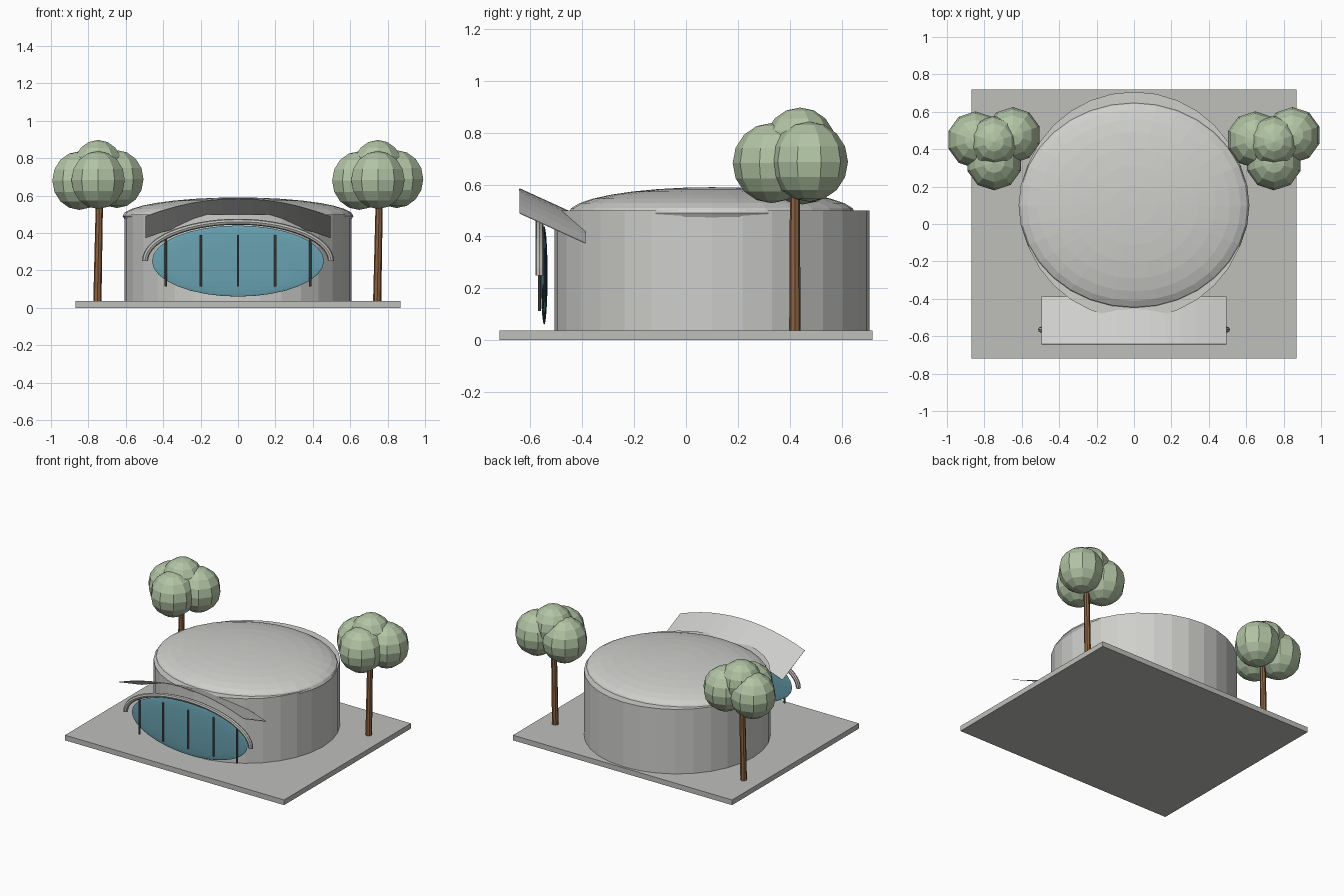
import bpy, bmesh
from math import sin, cos, pi
from mathutils import Matrix, Vector

if "Cube" in bpy.data.objects:
    bpy.data.objects.remove(bpy.data.objects["Cube"])


def material(name, rgb):
    m = bpy.data.materials.new(name)
    m.diffuse_color = (*rgb, 1)
    m.use_nodes = True
    m.node_tree.nodes["Principled BSDF"].inputs["Base Color"].default_value = m.diffuse_color
    return m


WALL = material("pale concrete", (0.62, 0.62, 0.60))
PAVING = material("grey paving", (0.52, 0.52, 0.50))
PANEL = material("light canopy panel", (0.62, 0.62, 0.61))
GLASS = material("teal glass", (0.14, 0.36, 0.44))
METAL = material("dark metal", (0.12, 0.13, 0.13))
TRIM = material("grey trim", (0.50, 0.50, 0.48))
BARK = material("brown bark", (0.26, 0.125, 0.055))
LEAF = material("sage leaves", (0.44, 0.55, 0.37))


def finish(name, bm, mat):
    me = bpy.data.meshes.new(name)
    bm.to_mesh(me)
    bm.free()
    me.materials.append(mat)
    ob = bpy.data.objects.new(name, me)
    bpy.context.collection.objects.link(ob)
    return ob


def place(loc, scale):
    return Matrix.Translation(loc) @ Matrix.Diagonal((*scale, 1))


def box(name, loc, size, mat):
    bm = bmesh.new()
    bmesh.ops.create_cube(bm, size=1, matrix=place(loc, size))
    return finish(name, bm, mat)


def ellipsoid(name, loc, radii, mat, seg, rings):
    bm = bmesh.new()
    bmesh.ops.create_uvsphere(bm, u_segments=seg, v_segments=rings, radius=1,
                              matrix=place(loc, radii))
    return finish(name, bm, mat)


def column(name, bottom, top, r1, r2, sides, mat):
    # upright (slightly sheared if leaning) cylinder between two points
    bm = bmesh.new()
    b, t = Vector(bottom), Vector(top)
    bmesh.ops.create_cone(bm, cap_ends=True, segments=sides, radius1=r1, radius2=r2,
                          depth=1, matrix=Matrix.Translation((0, 0, 0.5)))
    for v in bm.verts:
        c = b.lerp(t, v.co.z)
        v.co = Vector((v.co.x + c.x, v.co.y + c.y, c.z))
    return finish(name, bm, mat)


# Base slab, round wall and low domed roof
box("base_slab", (0, 0, 0.0185), (1.74, 1.44, 0.037), PAVING)
column("round_wall", (0, 0.1, 0.03), (0, 0.1, 0.5), 0.607, 0.607, 32, WALL)
ellipsoid("domed_roof", (0, 0.1, 0.49), (0.617, 0.553, 0.1), WALL, 32, 16)

# Oval window with upright bars
ellipsoid("oval_window", (0, -0.547, 0.25), (0.46, 0.013, 0.19), GLASS, 32, 16)
for i, x in enumerate((-0.387, -0.2, 0, 0.2, 0.387)):
    column(f"window_bar_{i + 1}", (x, -0.565, 0.113), (x, -0.565, 0.39),
           0.0065, 0.0065, 8, METAL)

# Arched tube over the window
bm = bmesh.new()
N, SIDES, R = 28, 8, 0.016
rings = []
for i in range(N + 1):
    a = pi * i / N
    c = Vector((0.497 * cos(a), -0.565, 0.25 + 0.21 * sin(a)))
    out = Vector((cos(a) / 0.497, 0, sin(a) / 0.21)).normalized()
    rings.append([bm.verts.new(c + R * (cos(t) * out + sin(t) * Vector((0, 1, 0))))
                  for t in (2 * pi * k / SIDES for k in range(SIDES))])
for p, q in zip(rings, rings[1:]):
    for k in range(SIDES):
        j = (k + 1) % SIDES
        bm.faces.new((p[k], p[j], q[j], q[k]))
bm.faces.new(rings[0])
bm.faces.new(rings[-1])
bmesh.ops.recalc_face_normals(bm, faces=bm.faces)
finish("window_arch", bm, TRIM)

# Curved thin canopy, rising toward the front
bm = bmesh.new()
M = 12
strips = []
for i in range(M + 1):
    x = -0.495 + 0.99 * i / M
    drop = 0.095 * (x / 0.495) ** 2
    strips.append((bm.verts.new((x, -0.642, 0.586 - drop)),
                   bm.verts.new((x, -0.388, 0.470 - drop))))
for (a, b), (c, d) in zip(strips, strips[1:]):
    bm.faces.new((a, c, d, b))
canopy = finish("entrance_canopy", bm, PANEL)
thick = canopy.modifiers.new("thickness", "SOLIDIFY")
thick.thickness = 0.003

# Two matching trees: leaning trunk and four leaf clumps
CLUMPS = ((-0.1, 0.03, 0.68, 0.152), (0.1, 0.055, 0.688, 0.15),
          (0, -0.09, 0.683, 0.15), (0, 0.02, 0.755, 0.138))
for side, x in (("left", -0.748), ("right", 0.748)):
    column(f"{side}_tree_trunk", (x - 0.004, 0.42, 0.03), (x + 0.008, 0.42, 0.62),
           0.022, 0.019, 8, BARK)
    for i, (dx, dy, z, r) in enumerate(CLUMPS):
        ellipsoid(f"{side}_tree_leaves_{i + 1}", (x + dx, 0.42 + dy, z),
                  (r, r, r * 1.03), LEAF, 10, 8)
